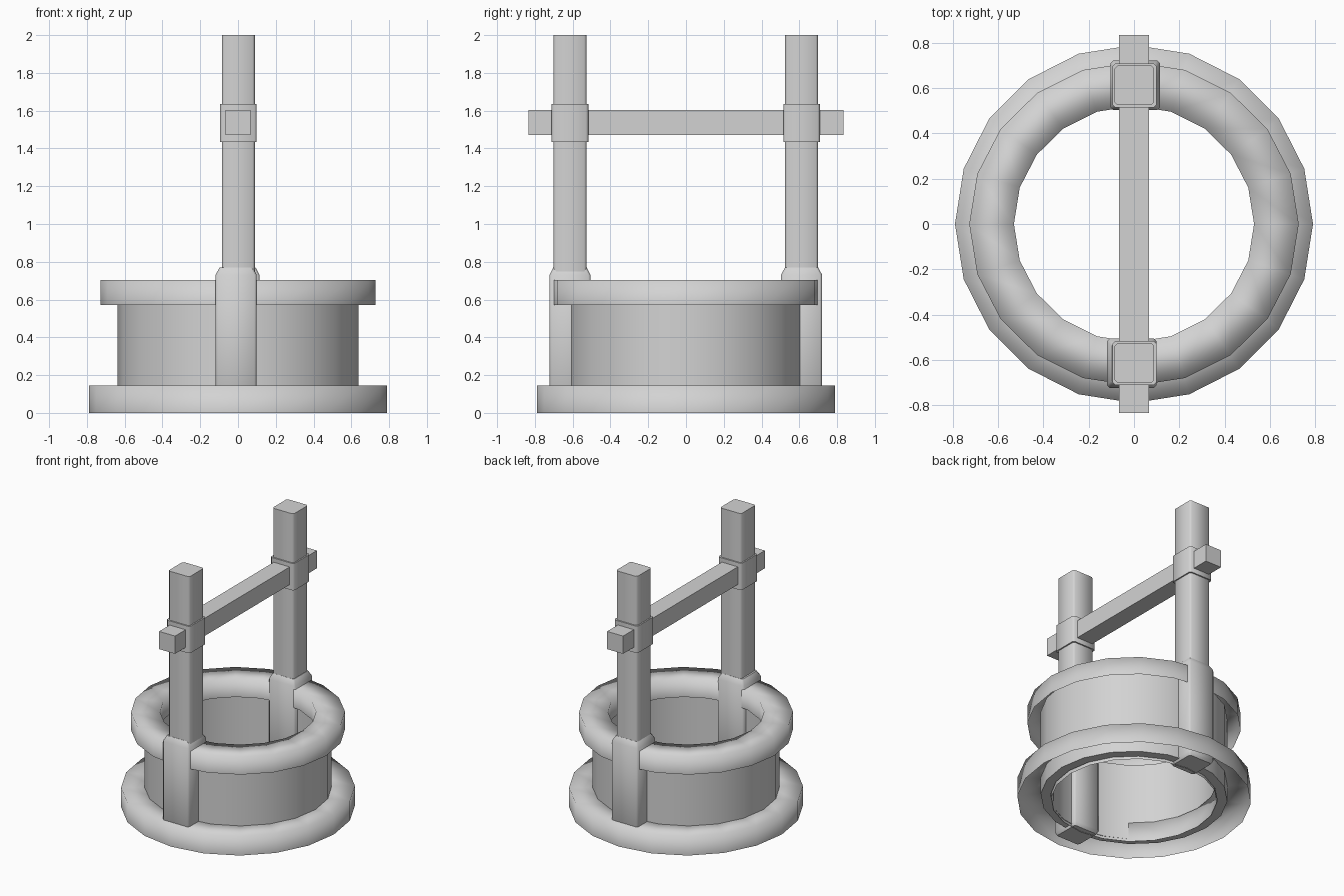
import bpy, bmesh, math

if "Cube" in bpy.data.objects:
    bpy.data.objects.remove(bpy.data.objects["Cube"], do_unlink=True)

# One plain grey for everything
grey = bpy.data.materials.new("plain_grey")
grey.use_nodes = True
COLOUR = (0.65, 0.65, 0.65, 1)
grey.diffuse_color = COLOUR
grey.node_tree.nodes["Principled BSDF"].inputs["Base Color"].default_value = COLOUR


def circle(radius, sides=20, squash=1.0):
    turn = 2 * math.pi / sides
    return [(radius * math.cos(i * turn), radius * squash * math.sin(i * turn))
            for i in range(sides)]


def chamfered_square(half, cut=0.012):
    h, c = half, half - cut
    return [(h, -c), (h, c), (c, h), (-c, h), (-h, c), (-h, -c), (-c, -h), (c, -h)]


def loft(name, sections, centre=(0, 0), caps=False, closed=False, angle=None):
    """Join a stack of (outline, height) sections into one skin."""
    bm = bmesh.new()
    rows = [[bm.verts.new((x + centre[0], y + centre[1], z)) for x, y in outline]
            for outline, z in sections]
    pairs = list(zip(rows, rows[1:]))
    if closed:
        pairs.append((rows[-1], rows[0]))
    for low, high in pairs:
        n = len(low)
        for i in range(n):
            j = (i + 1) % n
            bm.faces.new((low[i], low[j], high[j], high[i]))
    if caps:
        bm.faces.new(rows[0][::-1])
        bm.faces.new(rows[-1])
    mesh = bpy.data.meshes.new(name)
    bm.to_mesh(mesh)
    bm.free()
    mesh.materials.append(grey)
    ob = bpy.data.objects.new(name, mesh)
    bpy.context.collection.objects.link(ob)
    bpy.ops.object.select_all(action='DESELECT')
    ob.select_set(True)
    bpy.context.view_layer.objects.active = ob
    if angle:
        bpy.ops.object.shade_smooth_by_angle(angle=math.radians(angle))
    else:
        bpy.ops.object.shade_smooth()
    return ob


def channel_ring(name, outer, inner, low, high, squash=1.0):
    """Ring cap with an open underside and softly shaded shoulders."""
    out, inn = circle(outer, squash=squash), circle(inner, squash=squash)
    return loft(name, [(out, low), (out, high), (inn, high), (inn, low)])


# Round well body
channel_ring("base_ring", 0.79, 0.56, 0.0, 0.145)
channel_ring("rim_ring", 0.727, 0.53, 0.57, 0.703, 0.983)
wall_out, wall_in = circle(0.638, squash=0.975), circle(0.57, squash=0.975)
loft("well_wall", [(wall_out, 0.02), (wall_out, 0.66), (wall_in, 0.66), (wall_in, 0.02)],
     closed=True, angle=40)

# Upright posts with a thick foot sleeve and a collar
for side, y, foot_x in (("front", -0.614, -0.01), ("back", 0.612, 0.005)):
    post, foot, band = (chamfered_square(h) for h in (0.087, 0.109, 0.097))
    loft(side + "_post", [(post, 0.03), (post, 2.0)], (0.002, y), caps=True, angle=50)
    loft(side + "_post_foot",
         [(chamfered_square(0.095), 0.004), (foot, 0.03), (foot, 0.73),
          (chamfered_square(0.088), 0.77)], (foot_x, y), caps=True, angle=50)
    loft(side + "_collar", [(band, 1.435), (band, 1.635)], (0.002, y), caps=True, angle=50)

# Crossbeam through both collars
beam_end = [(x * 0.066, y * 0.835) for x, y in ((1, -1), (1, 1), (-1, 1), (-1, -1))]
loft("crossbeam", [(beam_end, 1.472), (beam_end, 1.604)], caps=True, angle=30)
